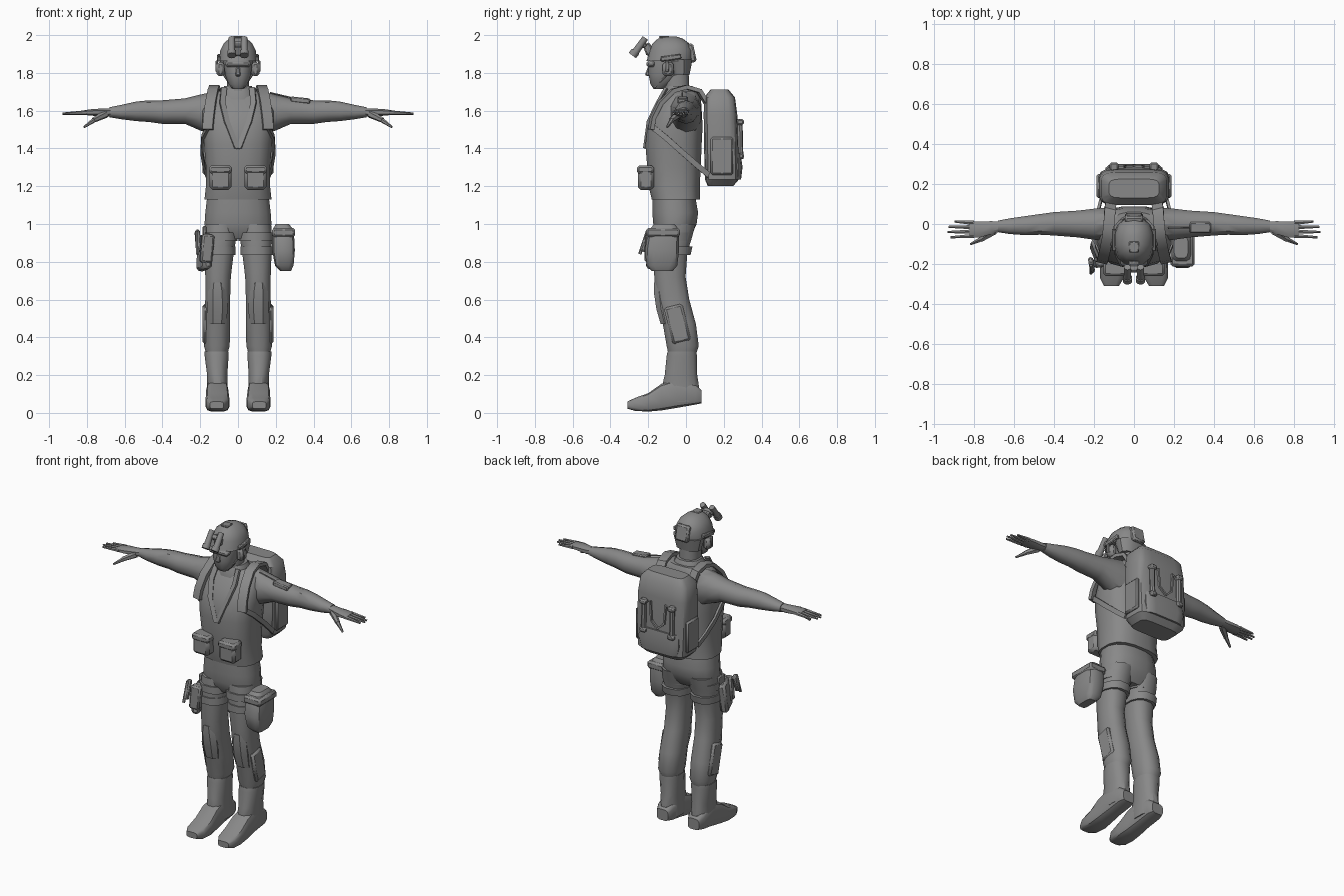
import bpy, bmesh, math
from mathutils import Vector, Matrix, Euler

mat = bpy.data.materials.new("plain grey")
mat.diffuse_color = (0.25, 0.25, 0.25, 1)


def finish(name, bm, mirror=False, angle=38):
    """Turn a bmesh into a shaded object, optionally with a copy on the other side."""
    bmesh.ops.recalc_face_normals(bm, faces=bm.faces)
    for side in ((1, -1) if mirror else (1,)):
        if side < 0:
            bmesh.ops.scale(bm, vec=(-1, 1, 1), verts=bm.verts)
            bmesh.ops.reverse_faces(bm, faces=bm.faces)
        label = name if not mirror else name + ("_left" if side > 0 else "_right")
        me = bpy.data.meshes.new(label)
        bm.to_mesh(me)
        me.materials.append(mat)
        ob = bpy.data.objects.new(label, me)
        bpy.context.collection.objects.link(ob)
        bpy.ops.object.select_all(action='DESELECT')
        ob.select_set(True)
        bpy.context.view_layer.objects.active = ob
        bpy.ops.object.shade_smooth_by_angle(angle=math.radians(angle))
    bm.free()


def skin(bm, rings):
    """Bridge rings of points and cap both ends."""
    vs = [[bm.verts.new(p) for p in r] for r in rings]
    n = len(vs[0])
    for a, b in zip(vs, vs[1:]):
        for i in range(n):
            j = (i + 1) % n
            bm.faces.new((a[i], a[j], b[j], b[i]))
    bm.faces.new(vs[0])
    bm.faces.new(vs[-1])


def loft(name, axis, rows, n=12, p=2.4, mirror=False, angle=38, grow=0):
    """Rows are (position on axis, min a, max a, min b, max b)."""
    rings = []
    for t, a0, a1, b0, b1 in rows:
        ring = []
        for i in range(n):
            q = 2 * math.pi * (i + 0.5) / n
            c, s = math.cos(q), math.sin(q)
            u = math.copysign(abs(c) ** (2 / p), c)
            v = math.copysign(abs(s) ** (2 / p), s)
            a = (a0 + a1) / 2 + u * ((a1 - a0) / 2 + grow)
            b = (b0 + b1) / 2 + v * ((b1 - b0) / 2 + grow)
            ring.append({'X': (t, a, b), 'Y': (a, t, b), 'Z': (a, b, t)}[axis])
        rings.append(ring)
    bm = bmesh.new()
    skin(bm, rings)
    finish(name, bm, mirror, angle)


def box(name, c, size, rot=(0, 0, 0), bevel=0.012, taper=1, mirror=False):
    bm = bmesh.new()
    bmesh.ops.create_cube(bm, size=1)
    for v in bm.verts:
        if v.co.z > 0:
            v.co.x *= taper
            v.co.y *= taper
    bmesh.ops.scale(bm, vec=size, verts=bm.verts)
    if bevel:
        bmesh.ops.bevel(bm, geom=bm.edges[:], offset=bevel, segments=1, affect='EDGES')
    m = Matrix.Translation(c) @ Euler([math.radians(r) for r in rot]).to_matrix().to_4x4()
    bmesh.ops.transform(bm, matrix=m, verts=bm.verts)
    finish(name, bm, mirror)


def rod(name, a, b, r1, r2=None, n=8, mirror=False):
    a, b = Vector(a), Vector(b)
    bm = bmesh.new()
    bmesh.ops.create_cone(bm, cap_ends=True, segments=n, radius1=r1,
                          radius2=r1 if r2 is None else r2, depth=(b - a).length)
    m = Matrix.Translation((a + b) / 2) @ (b - a).to_track_quat('Z', 'Y').to_matrix().to_4x4()
    bmesh.ops.transform(bm, matrix=m, verts=bm.verts)
    finish(name, bm, mirror)


def ribbon(name, pts, side, width, thick=0.016, mirror=False):
    """Flat band swept along points, its width lying along 'side'."""
    pts, w = [Vector(p) for p in pts], Vector(side).normalized() * width / 2
    rings = []
    for i, p in enumerate(pts):
        t = pts[min(i + 1, len(pts) - 1)] - pts[max(i - 1, 0)]
        h = t.cross(w).normalized() * thick / 2
        rings.append([p + w + h, p - w + h, p - w - h, p + w - h])
    bm = bmesh.new()
    skin(bm, rings)
    finish(name, bm, mirror)


# Vest torso, collar, neck
loft("vest", 'Z', [(1.13, -.18, .18, -.183, .075), (1.2, -.172, .172, -.20, .075),
                   (1.3, -.172, .172, -.207, .08), (1.42, -.182, .182, -.217, .085),
                   (1.52, -.19, .19, -.205, .09), (1.6, -.19, .19, -.168, .085),
                   (1.67, -.17, .17, -.12, .08), (1.705, -.11, .11, -.09, .06)], n=16, p=2.7)
loft("collar", 'Z', [(1.64, -.11, .11, -.13, .06), (1.69, -.095, .095, -.125, .055),
                     (1.73, -.075, .075, -.105, .035)])
loft("neck", 'Z', [(1.68, -.06, .06, -.115, .02), (1.83, -.06, .06, -.12, .015)])
# Open lapels running down to a point on the chest
ribbon("lapel", [(.075, -.105, 1.72), (.082, -.15, 1.64), (.058, -.198, 1.54), (.004, -.217, 1.4)],
       (1, -.25, .15), .03, .014, mirror=True)

# Hips and legs
loft("hips", 'Z', [(.92, -.15, .15, -.14, .01), (.96, -.175, .175, -.165, .04),
                   (1.0, -.18, .18, -.175, .058), (1.06, -.176, .176, -.18, .066),
                   (1.15, -.165, .165, -.18, .05)], n=16)
loft("leg", 'Z', [(.31, .055, .17, -.095, .055), (.355, .042, .182, -.105, .07),
                  (.47, .04, .182, -.125, .055), (.6, .04, .175, -.162, .02),
                  (.72, .036, .175, -.17, .0), (.85, .02, .18, -.178, .01),
                  (.93, .006, .182, -.178, .035), (1.0, .0, .178, -.172, .054)], mirror=True)
loft("knee_panel", 'Z', [(.47, .06, .16, -.137, -.05), (.55, .05, .165, -.16, -.06),
                         (.64, .055, .162, -.174, -.06), (.69, .07, .15, -.172, -.08)],
     n=8, mirror=True)
box("calf_pocket", (.172, -.045, .47), (.03, .1, .2), (14, 0, 0), mirror=True)
for z, lo in ((.835, .018), (.91, .008)):
    loft("thigh_strap", 'Z', [(z, lo, .181, -.179, .02), (z + .045, lo, .182, -.179, .03)],
         grow=.007, mirror=True)

# Boots: shaft and foot with a raised heel
loft("boot_shaft", 'Z', [(.06, .05, .165, -.12, .08), (.12, .052, .165, -.135, .075),
                         (.2, .055, .165, -.115, .062), (.3, .048, .178, -.105, .06),
                         (.325, .048, .178, -.1, .058)], mirror=True)
loft("boot_foot", 'Y', [(.083, .07, .15, .05, .12), (.05, .055, .165, .043, .15),
                        (-.05, .055, .165, .025, .18), (-.13, .05, .17, .012, .155),
                        (-.2, .045, .172, .006, .105), (-.27, .05, .17, .01, .08),
                        (-.31, .075, .15, .022, .06)], p=4, mirror=True)

# Arms and hands
loft("arm", 'X', [(.13, -.09, .085, 1.47, 1.70), (.2, -.082, .08, 1.495, 1.685),
                  (.28, -.07, .07, 1.53, 1.665), (.4, -.06, .062, 1.53, 1.655),
                  (.47, -.056, .052, 1.54, 1.655), (.54, -.058, .042, 1.545, 1.648),
                  (.62, -.052, .03, 1.555, 1.63), (.68, -.042, .018, 1.565, 1.618)],
     n=10, p=2.1, mirror=True)
loft("hand", 'X', [(.66, -.038, .014, 1.57, 1.615), (.71, -.052, .016, 1.567, 1.613),
                   (.77, -.07, .016, 1.572, 1.61), (.82, -.07, .014, 1.577, 1.602)],
     n=8, mirror=True)
for i, tip in enumerate((.915, .93, .925, .895)):
    y = -.06 + i * .022
    rod("finger", (.8, y, 1.59), (tip, y + (i - 1.5) * .004, 1.584), .0125, .006, 6, mirror=True)
rod("thumb_base", (.70, -.035, 1.583), (.765, -.078, 1.55), .022, .014, 6, mirror=True)
rod("thumb_tip", (.755, -.072, 1.555), (.815, -.1, 1.513), .014, .006, 6, mirror=True)

# Head
loft("head", 'Z', [(1.715, -.03, .03, -.172, -.12), (1.74, -.052, .052, -.19, -.08),
                   (1.79, -.07, .07, -.2, -.02), (1.85, -.078, .078, -.2, .005),
                   (1.9, -.08, .08, -.19, .01)])
box("nose", (0, -.2, 1.808), (.028, .025, .05), (-15, 0, 0), .006, .6)
box("goggles", (0, -.185, 1.848), (.135, .05, .035), (0, 0, 0), .012)
# Helmet with rear skirt, rails, ear pieces and counterweight
loft("helmet", 'Z', [(1.862, -.104, .104, -.21, .035), (1.875, -.102, .102, -.205, .038),
                     (1.92, -.096, .096, -.196, .036), (1.955, -.078, .078, -.178, .018),
                     (1.98, -.05, .05, -.15, -.015), (1.992, -.022, .022, -.12, -.05)],
     n=14, p=2.2)
loft("helmet_skirt", 'Z', [(1.79, -.08, .08, -.075, .02), (1.87, -.1, .1, -.1, .036)])
box("helmet_rail", (.1, -.08, 1.88), (.02, .11, .026), (8, 0, 0), .005, mirror=True)
box("ear_piece", (.092, -.095, 1.82), (.045, .06, .075), (0, 0, 0), .014, mirror=True)
box("ear_microphone", (.112, -.1, 1.835), (.014, .02, .06), (0, 0, 0), .004, mirror=True)
rod("chin_strap", (.082, -.09, 1.8), (.03, -.165, 1.722), .006, n=6, mirror=True)
box("counterweight", (0, .03, 1.905), (.09, .035, .1), (12, 0, 0), .01)
box("top_patch", (0, -.115, 1.99), (.05, .055, .012), (0, 0, 0), .004)
# Raised night goggles
box("goggle_mount", (0, -.2, 1.925), (.05, .04, .065), (20, 0, 0), .008)
box("goggle_bridge", (0, -.225, 1.95), (.08, .03, .03), (45, 0, 0), .006)
rod("goggle_tube", (.033, -.275, 1.9), (.033, -.215, 1.985), .02, .017, 10, mirror=True)
rod("goggle_lens_ring", (.033, -.284, 1.892), (.033, -.267, 1.914), .024, n=10, mirror=True)

# Backpack body, lid, base pocket and lashings
loft("backpack", 'Z', [(1.2, -.135, .135, .115, .25), (1.235, -.17, .17, .1, .28),
                       (1.4, -.178, .178, .095, .28), (1.58, -.175, .175, .093, .272),
                       (1.67, -.165, .165, .095, .26), (1.712, -.125, .125, .13, .225)],
     n=16, p=5)
loft("base_pocket", 'Z', [(1.235, -.13, .13, .2, .292), (1.3, -.145, .145, .2, .3),
                          (1.375, -.14, .14, .2, .29)], n=12, p=5)
rod("lashed_tube", (.1, .288, 1.345), (.1, .283, 1.555), .016, mirror=True)
for z in (1.36, 1.54):
    box("tube_clip", (.1, .287, z), (.045, .04, .03), (0, 0, 0), .008, mirror=True)
ribbon("back_cord", [(.1, .285, 1.52), (.055, .283, 1.55), (.045, .287, 1.43), (0, .29, 1.39)],
       (0, 1, 0), .012, .012, mirror=True)
box("pack_side_pocket", (.175, .19, 1.36), (.025, .12, .2), (0, 0, 0), .01, mirror=True)
# Carry straps
ribbon("shoulder_strap", [(.115, .11, 1.64), (.12, .07, 1.705), (.125, .0, 1.725),
                          (.132, -.07, 1.705), (.145, -.135, 1.64), (.155, -.175, 1.56),
                          (.16, -.185, 1.5)], (1, .25, 0), .055, .022, mirror=True)
ribbon("side_strap", [(.155, -.185, 1.52), (.187, -.11, 1.46), (.192, -.02, 1.38),
                      (.18, .06, 1.31), (.165, .12, 1.26)], (0, .5, 1), .03, .014, mirror=True)

# Front pouches with flaps
box("front_pouch", (.093, -.212, 1.245), (.115, .085, .13), (0, 0, 0), .016, mirror=True)
box("pouch_flap", (.093, -.215, 1.288), (.12, .09, .045), (0, 0, 0), .012, mirror=True)

# Thigh bag on one side
loft("thigh_bag", 'Z', [(.75, .225, .28, -.18, -.07), (.78, .195, .295, -.21, -.045),
                        (.86, .18, .302, -.22, -.035), (.94, .18, .298, -.205, -.035),
                        (.975, .185, .29, -.19, -.04), (1.0, .2, .27, -.17, -.06)], n=12, p=4)
box("thigh_bag_flap", (.242, -.122, .955), (.122, .18, .05), (0, 0, 0), .012)
# Holster with sidearm on the other
box("holster", (-.178, -.14, .85), (.05, .12, .19), (-8, 5, 20), .014)
box("holster_pocket", (-.165, -.19, .87), (.065, .05, .15), (0, 5, 10), .01)
box("sidearm_grip", (-.212, -.205, .91), (.025, .04, .12), (-24, 0, 10), .008)
rod("holster_prong", (-.215, -.245, .84), (-.215, -.205, .96), .009, n=6)
box("holster_hanger", (-.178, -.1, .96), (.02, .07, .06), (0, 0, 0), .006)

# Upper-arm device and its cable
box("arm_device", (.33, -.018, 1.655), (.105, .055, .03), (0, 6, 0), .006)
rod("arm_cable", (.17, -.02, 1.695), (.285, -.018, 1.668), .004, n=5)
